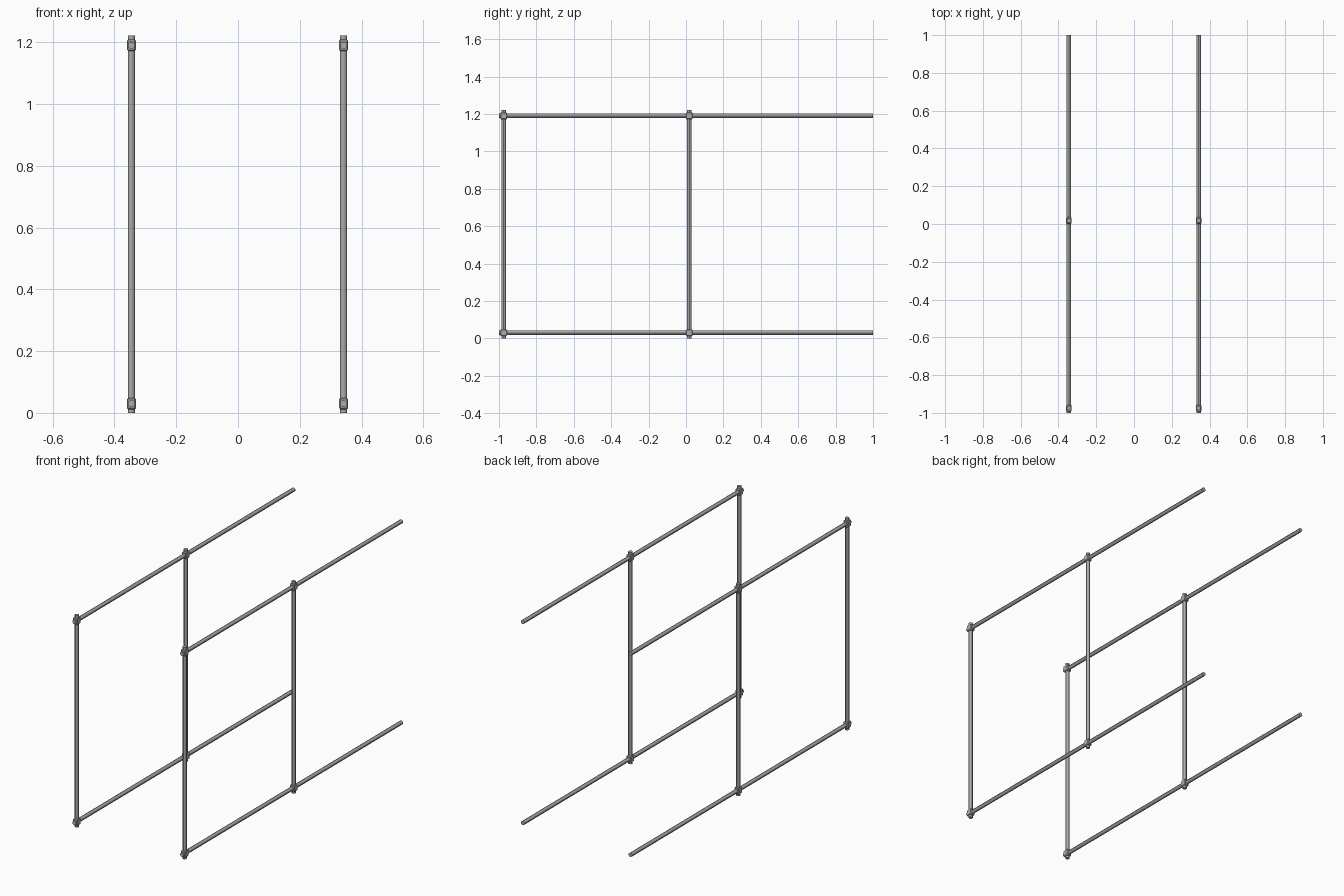
import bpy
from math import pi

cube = bpy.data.objects.get("Cube")
if cube:
    bpy.data.objects.remove(cube, do_unlink=True)

steel = bpy.data.materials.new("grey_steel")
steel.use_nodes = True
GREY = (0.42, 0.42, 0.42, 1)
steel.diffuse_color = GREY
steel.node_tree.nodes["Principled BSDF"].inputs["Base Color"].default_value = GREY

TUBE = 0.0115
HEIGHT = 1.222
RAIL_Z = (0.03, 1.19)
POST_Y = (-0.975, 0.018)
SIDES = {"right": -0.345, "left": 0.342}


def tube(name, centre, axis, length):
    """Closed round tube along the y or z axis."""
    turn = (pi / 2, 0, 0) if axis == "y" else (0, 0, 0)
    bpy.ops.mesh.primitive_cylinder_add(vertices=12, radius=TUBE, depth=length,
                                        location=centre, rotation=turn)
    part = bpy.context.object
    part.name = name
    part.data.materials.append(steel)
    bpy.ops.object.shade_smooth_by_angle()


def clamp(name, centre):
    """Small block with chamfered corners."""
    bpy.ops.mesh.primitive_cube_add(size=1, location=centre)
    part = bpy.context.object
    part.name = name
    part.data.transform(part.matrix_world.to_3x3().to_4x4())
    for vert in part.data.vertices:
        vert.co.x *= 0.029
        vert.co.y *= 0.036
        vert.co.z *= 0.037
    part.data.materials.append(steel)
    chamfer = part.modifiers.new("chamfer", "BEVEL")
    chamfer.width = 0.004
    chamfer.segments = 1


for side, x in SIDES.items():
    # Long horizontal rails, bottom and top
    for level, z in zip(("bottom", "top"), RAIL_Z):
        tube(f"{side}_{level}_rail", (x, 0, z), "y", 2)

    for place, y in zip(("front", "middle"), POST_Y):
        # Upright posts crossing the rails
        tube(f"{side}_{place}_post", (x, y, HEIGHT / 2), "z", HEIGHT)

        # Chamfered couplings where post and rail meet
        for level, z in zip(("bottom", "top"), RAIL_Z):
            clamp(f"{side}_{place}_{level}_coupling", (x, y, z))
